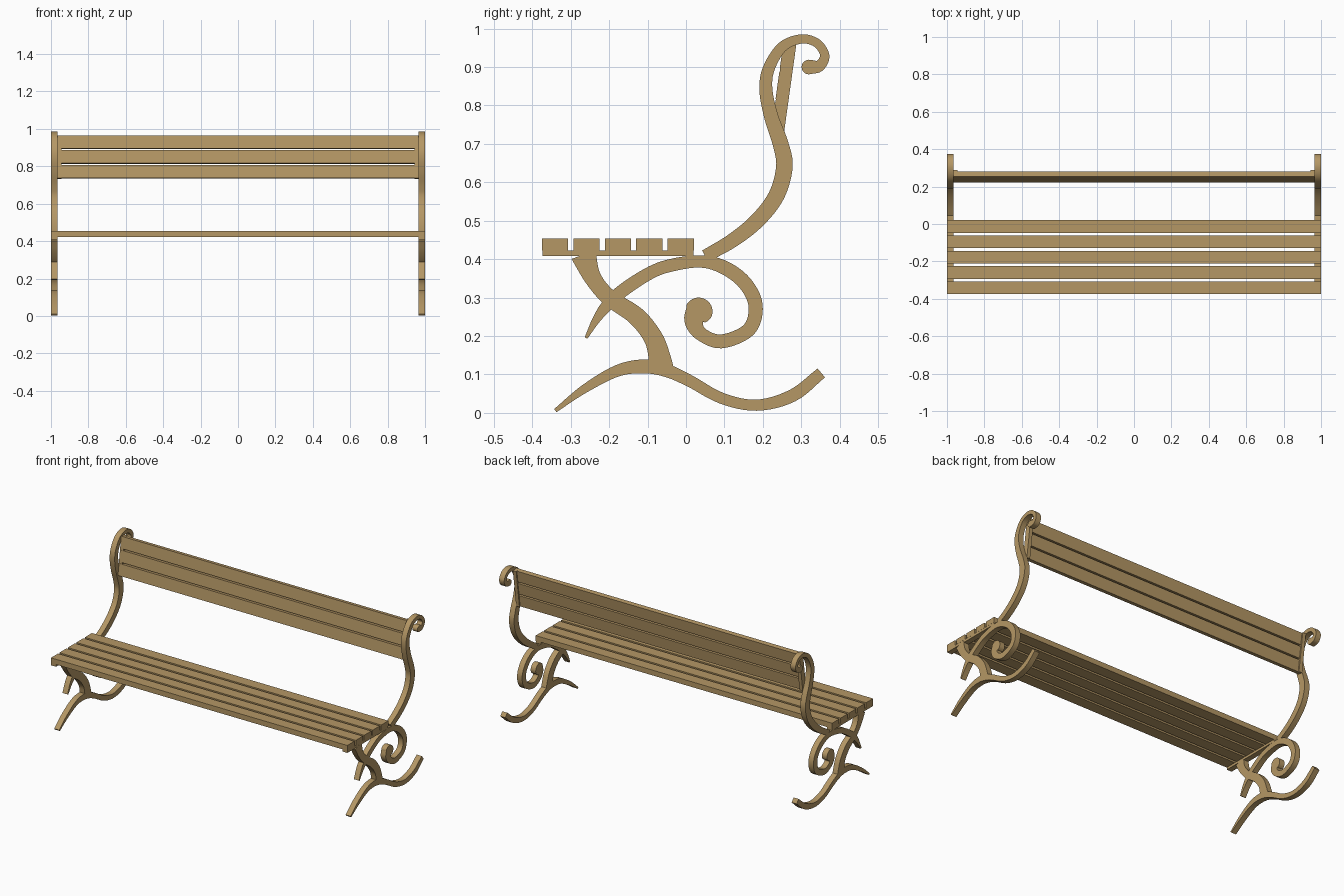
import bpy, bmesh, math
from mathutils import Vector

if "Cube" in bpy.data.objects:
    bpy.data.objects.remove(bpy.data.objects["Cube"])

wood = bpy.data.materials.new("tan_wood")
wood.diffuse_color = (0.46, 0.31, 0.13, 1)
wood.use_nodes = True
wood.node_tree.nodes["Principled BSDF"].inputs["Base Color"].default_value = wood.diffuse_color
X0, X1 = 0.966, 1.0          # side frame thickness range


def finish(name, bm, mirror):
    bmesh.ops.recalc_face_normals(bm, faces=bm.faces)
    me = bpy.data.meshes.new(name)
    bm.to_mesh(me)
    bm.free()
    me.materials.append(wood)
    ob = bpy.data.objects.new(name, me)
    bpy.context.collection.objects.link(ob)
    if mirror:
        ob.modifiers.new("mirror", 'MIRROR').use_clip = False
    return ob


def prism(name, profile, x0, x1, mirror=False):
    """Extrude a y-z profile along x."""
    bm = bmesh.new()
    a = [bm.verts.new((x0, y, z)) for y, z in profile]
    b = [bm.verts.new((x1, y, z)) for y, z in profile]
    bm.faces.new(a)
    bm.faces.new(b)
    n = len(a)
    for i in range(n):
        j = (i + 1) % n
        bm.faces.new((a[i], a[j], b[j], b[i]))
    return finish(name, bm, mirror)


def box(name, y0, y1, z0, z1, x0, x1, mirror=False):
    return prism(name, [(y0, z0), (y1, z0), (y1, z1), (y0, z1)], x0, x1, mirror)


def smooth_path(pts, steps=6):
    """Catmull-Rom through (y, z, width) points."""
    p = [Vector(q) for q in pts]
    p = [2 * p[0] - p[1]] + p + [2 * p[-1] - p[-2]]
    out = []
    for i in range(1, len(p) - 2):
        a, b, c, d = p[i - 1:i + 3]
        for k in range(steps):
            t = k / steps
            out.append(0.5 * (2 * b + (c - a) * t + (2 * a - 5 * b + 4 * c - d) * t * t
                              + (3 * b - a - 3 * c + d) * t ** 3))
    return out + [p[-2]]


def bar(name, pts, round_end=False):
    """Flat curved iron bar of varying width, mirrored to both bench ends."""
    path = smooth_path(pts)
    if round_end:
        end = path[-1].copy()
        d = (end - path[-2]).xy.normalized()
        r = end.z / 2
        for k in range(1, 9):
            a = math.radians(k * 10.8)
            s = r * math.sin(a)
            path.append(Vector((end.x + d.x * s, end.y + d.y * s, 2 * r * math.cos(a))))
    bm = bmesh.new()
    rings = []
    for i, q in enumerate(path):
        t = (path[min(i + 1, len(path) - 1)] - path[max(i - 1, 0)]).xy.normalized()
        n = Vector((-t.y, t.x)) * q.z / 2
        l, r = q.xy + n, q.xy - n
        rings.append([bm.verts.new(v) for v in
                      ((X0, l.x, l.y), (X1, l.x, l.y), (X1, r.x, r.y), (X0, r.x, r.y))])
    for a, b in zip(rings, rings[1:]):
        for i in range(4):
            j = (i + 1) % 4
            bm.faces.new((a[i], a[j], b[j], b[i]))
    bm.faces.new(rings[0])
    bm.faces.new(rings[-1])
    ob = finish(name, bm, True)
    bpy.ops.object.select_all(action='DESELECT')
    ob.select_set(True)
    bpy.context.view_layer.objects.active = ob
    bpy.ops.object.shade_smooth_by_angle(angle=math.radians(35))


# back support with the curled top
bar("back_support", [
    (0.05, 0.408, .033), (0.12, 0.448, .037), (0.185, 0.50, .04), (0.235, 0.565, .042),
    (0.256, 0.64, .043), (0.246, 0.70, .041), (0.222, 0.77, .037), (0.208, 0.84, .034),
    (0.215, 0.895, .031), (0.25, 0.952, .027), (0.30, 0.973, .024), (0.341, 0.962, .023),
    (0.361, 0.93, .024), (0.347, 0.903, .03), (0.320, 0.900, .038)], True)

# scroll under the seat, running forward to a pointed tip
bar("seat_scroll", [
    (-0.26, 0.195, .008), (-0.235, 0.24, .02), (-0.207, 0.278, .03), (-0.165, 0.318, .034),
    (-0.09, 0.366, .033), (-0.03, 0.386, .033), (0.04, 0.394, .032), (0.10, 0.378, .036),
    (0.153, 0.338, .037), (0.181, 0.28, .037), (0.164, 0.217, .036), (0.092, 0.186, .036),
    (0.038, 0.206, .036), (0.021, 0.238, .05), (0.033, 0.264, .072)], True)

# leg from the seat down to the foot
bar("leg", [
    (-0.267, 0.412, .066), (-0.243, 0.352, .045), (-0.200, 0.300, .043),
    (-0.130, 0.252, .048), (-0.085, 0.195, .05), (-0.068, 0.14, .058), (-0.064, 0.11, .066)])

# wavy foot
bar("foot", [
    (-0.34, 0.006, .01), (-0.265, 0.062, .022), (-0.18, 0.109, .03), (-0.11, 0.121, .036),
    (-0.05, 0.110, .034), (0.01, 0.083, .031), (0.093, 0.038, .029), (0.184, 0.020, .029),
    (0.277, 0.045, .033), (0.352, 0.104, .03)])

# seat rails and slats
box("seat_rail", -0.374, 0.02, 0.408, 0.423, X0, X1 - 0.0005, True)
for i in range(5):
    y = -0.375 + i * 0.0818
    box(f"seat_slat_{i + 1}", y, y + 0.068, 0.422, 0.454, -1, 1)

# leaning backrest slats and end strips
u, n, base = Vector((0.138, 0.990)), Vector((0.990, -0.138)), Vector((0.222, 0.738))


def leaning(s0, s1, d0, d1):
    return [base + u * s + n * d for s, d in ((s0, d0), (s0, d1), (s1, d1), (s1, d0))]


for i in range(3):
    s = i * 0.0795
    prism(f"back_slat_{i + 1}", leaning(s, s + 0.070, 0, 0.027), -0.965, 0.965)
prism("back_strip", leaning(-0.001, 0.230, 0.001, 0.034), 0.945, 0.967, True)
